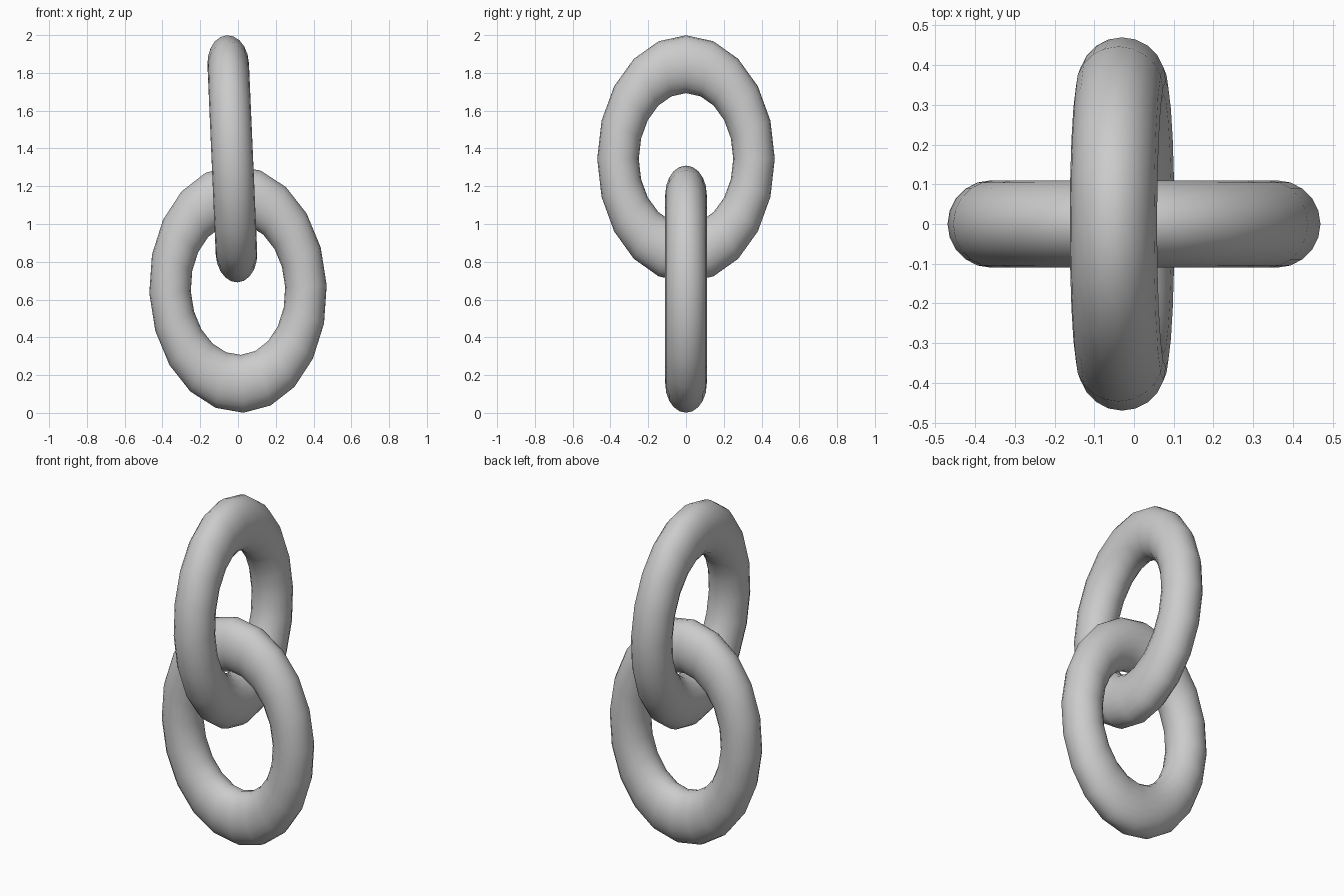
import bpy
from math import radians
from mathutils import Matrix

if "Cube" in bpy.data.objects:
    bpy.data.objects.remove(bpy.data.objects["Cube"])

# whole chain leans slightly in the front view
LEAN = Matrix.Rotation(radians(-2.5), 4, 'Y')


def link(name, centre, turn):
    # round ring, stood upright and stretched into an oval link
    bpy.ops.mesh.primitive_torus_add(major_segments=20, minor_segments=20,
                                     major_radius=0.36, minor_radius=0.11)
    ob = bpy.context.object
    ob.name = name
    shape = (LEAN @ Matrix.Rotation(radians(turn), 4, 'Z')
             @ Matrix.Rotation(radians(90), 4, 'X')
             @ Matrix.Diagonal((1, 1.393, 1, 1)))
    ob.data.transform(Matrix.Translation(centre) @ shape)
    bpy.ops.object.shade_smooth()
    return ob


link("lower_link", (0, 0, 0.655), 0)
link("upper_link", (-0.03, 0, 1.345), 90)
